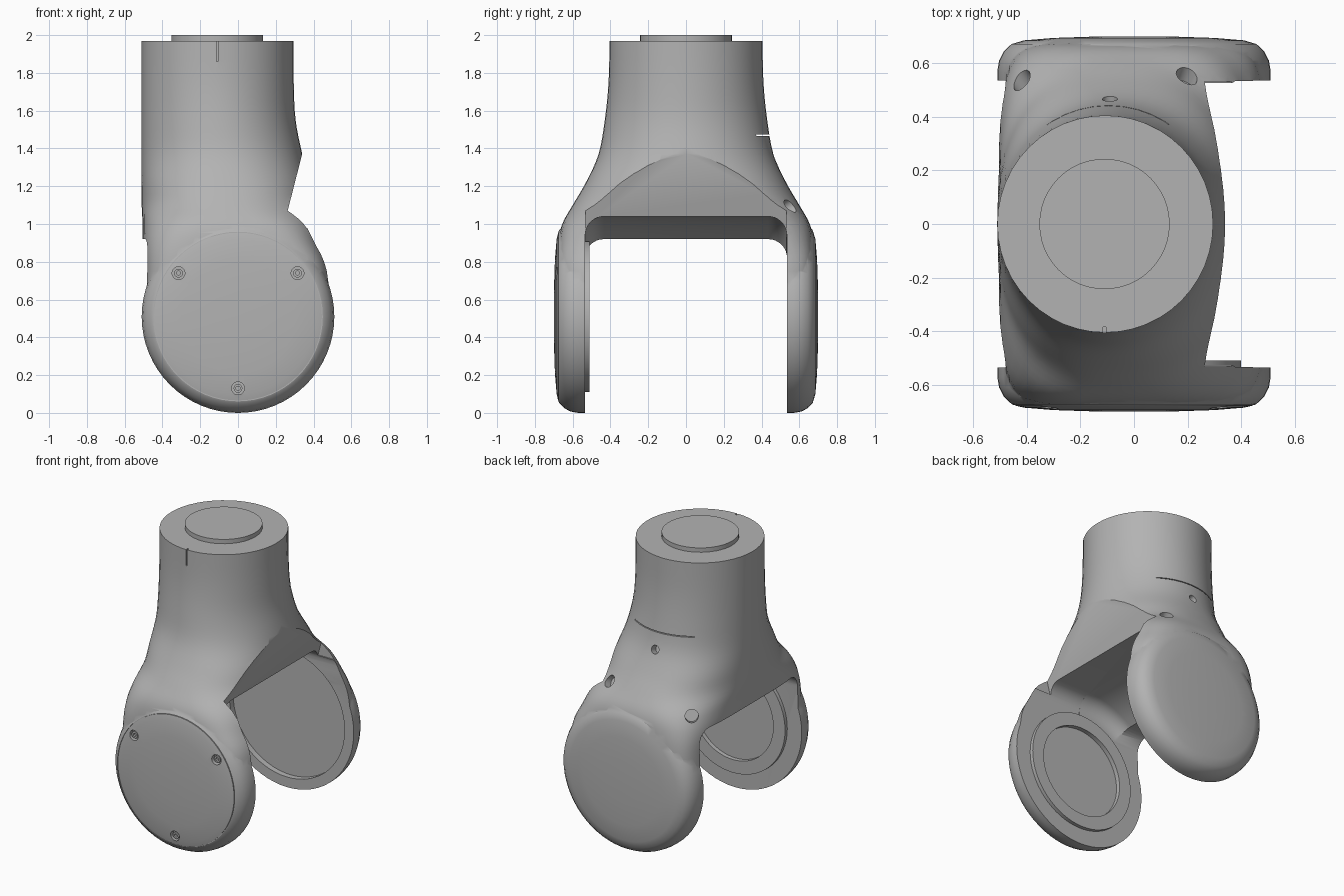
import bpy, bmesh, math
from mathutils import Vector

if "Cube" in bpy.data.objects:
    bpy.data.objects.remove(bpy.data.objects["Cube"], do_unlink=True)

grey = bpy.data.materials.new("satin_grey")
grey.use_nodes = True
GREY = (0.45, 0.45, 0.45, 1)
grey.diffuse_color = GREY
grey.node_tree.nodes["Principled BSDF"].inputs["Base Color"].default_value = GREY

PIVOT_Z = 0.51
NECK_X = -0.11
INNER = 0.535


def skin(name, rings):
    """Closed solid skinned through rings of equal point count."""
    bm = bmesh.new()
    loops = [[bm.verts.new(p) for p in ring] for ring in rings]
    n = len(loops[0])
    for a, b in zip(loops, loops[1:]):
        for i in range(n):
            j = (i + 1) % n
            bm.faces.new((a[i], a[j], b[j], b[i]))
    bm.faces.new(loops[0])
    bm.faces.new(loops[-1])
    bmesh.ops.recalc_face_normals(bm, faces=bm.faces)
    mesh = bpy.data.meshes.new(name)
    bm.to_mesh(mesh)
    bm.free()
    obj = bpy.data.objects.new(name, mesh)
    bpy.context.collection.objects.link(obj)
    mesh.materials.append(grey)
    return obj


def lathe(name, profile, center, axis, segs=64):
    """Revolve (radius, distance) points around an axis through center."""
    rot = Vector(axis).to_track_quat('Z', 'Y')
    turn = [2 * math.pi * i / segs for i in range(segs)]
    return skin(name, [[Vector(center) + rot @ Vector((r * math.cos(t), r * math.sin(t), d))
                        for t in turn] for r, d in profile])


def rod(name, r, center, axis, d0, d1, segs=24):
    return lathe(name, [(r, d0), (r, d1)], center, axis, segs)


def prism(name, points, axis, lo, hi):
    """Extrude a 2D outline along x (points are y, z) or y (points are x, z)."""
    place = (lambda p, d: (d, p[0], p[1])) if axis == 'x' else (lambda p, d: (p[0], d, p[1]))
    return skin(name, [[place(p, d) for p in points] for d in (lo, hi)])


def combine(target, tool, operation='DIFFERENCE'):
    mod = target.modifiers.new("combine", 'BOOLEAN')
    mod.operation, mod.solver, mod.object = operation, 'EXACT', tool
    bpy.ops.object.select_all(action='DESELECT')
    bpy.context.view_layer.objects.active = target
    target.select_set(True)
    bpy.ops.object.modifier_apply(modifier=mod.name)
    bpy.data.objects.remove(tool, do_unlink=True)


def spline(rows, steps):
    """Smooth interpolation through rows of numbers."""
    out = []
    for k in range(len(rows) - 1):
        p0, p1, p2, p3 = (rows[min(max(k + d, 0), len(rows) - 1)] for d in (-1, 0, 1, 2))
        for s in range(steps):
            t = s / steps
            out.append([b + t * ((c - a) + t * ((2 * a - 5 * b + 4 * c - d)
                        + t * (3 * b - a - 3 * c + d))) / 2
                        for a, b, c, d in zip(p0, p1, p2, p3)])
    return out + [rows[-1]]


def oval(z, left, right, half_y, power, sides=48):
    cx, a = (left + right) / 2, (right - left) / 2
    ring = []
    for i in range(sides):
        t = 2 * math.pi * i / sides
        c, s = math.cos(t), math.sin(t)
        ring.append((cx + a * math.copysign(abs(c) ** (2 / power), c),
                     half_y * math.copysign(abs(s) ** (2 / power), s), z))
    return ring


# Body: round neck flaring into the two arms (z, left, right, half depth, squareness)
sections = [
    (1.97, -.51, .295, .405, 2), (1.75, -.51, .295, .41, 2),
    (1.55, -.51, .305, .43, 2), (1.37, -.51, .34, .463, 2.1),
    (1.22, -.51, .375, .53, 2.4), (1.10, -.51, .40, .60, 2.6),
    (1.00, -.505, .42, .655, 3.7), (.90, -.505, .44, .675, 5),
    (.75, -.495, .485, .68, 7), (PIVOT_Z, -.50, .50, .68, 8)]
fork = skin("fork_body", [oval(*row) for row in spline(sections, 4)])

# Round arm ends with a soft rim; the front one carries a cover seam
rim = [(.51, .3), (.51, .57), (.503, .61), (.485, .645), (.457, .671)]
seam = [(.449, .675), (.449, .670), (.444, .670), (.444, .677)]
dome = [(.41, .685), (.30, .694), (.15, .699), (.02, .70)]
pivot = (0, 0, PIVOT_Z)
combine(fork, lathe("back_end", rim + dome, pivot, (0, 1, 0)), 'UNION')
combine(fork, lathe("front_end", rim + seam + dome, pivot, (0, -1, 0)), 'UNION')


# Slot between the arms, with rounded upper corners
def slot(top, half, x0, x1, r=.1):
    arc = [(half - r + r * math.cos(a), top - r + r * math.sin(a))
           for a in (math.pi / 2 * i / 8 for i in range(9))]
    outline = [(half, -.2)] + arc + [(-y, z) for y, z in reversed(arc)] + [(-half, -.2)]
    return prism("slot_cutter", outline, 'x', x0, x1)


combine(fork, slot(.92, INNER, -1, 1))
combine(fork, slot(1.04, INNER - .001, 0, .9))

# Rounded swing clearance around the pivot
quarter = [math.pi / 2 * i / 8 for i in range(9)]
edge = [(.43 + .1 * math.cos(a), INNER - .102 + .1 * math.sin(a)) for a in quarter]
combine(fork, lathe("swing_cutter", [(r, -d) for r, d in reversed(edge)] + edge,
                    pivot, (0, 1, 0)))

# Sloped relief on one side
combine(fork, prism("slope_cutter", [(.24, .98), (.36, 1.45), (.8, 1.45), (.8, .98)],
                    'y', -INNER + .003, INNER - .003))

# Inner recesses of the arm ends
combine(fork, rod("back_recess", .44, pivot, (0, 1, 0), .50, .575, 64))
combine(fork, rod("front_recess", .31, pivot, (0, -1, 0), .45, .57, 64))

# Access holes in the back shoulder
for r, spot, axis in ((.028, (-.09, .475, 1.36), (0, .95, .3)),
                      (.042, (-.40, .51, 1.00), (-.55, .75, .35)),
                      (.042, (.20, .56, 1.10), (.3, .8, .5))):
    combine(fork, rod("hole_cutter", r, spot, Vector(axis).normalized(), -.06, .15))

# Alignment notch in front, thin seam behind
combine(fork, prism("notch_cutter", [(-.115, 1.86), (-.105, 1.86), (-.105, 2), (-.115, 2)],
                    'y', -.5, -.385))
combine(fork, prism("seam_cutter", [(-.35, 1.467), (.13, 1.467), (.13, 1.473), (-.35, 1.473)],
                    'y', .37, .5))

# Cover screws sunk in round holes
parts = [fork]
for i, (x, z) in enumerate(((-.315, .74), (.315, .74), (0, .13))):
    spot = (x, 0, z)
    combine(fork, rod("screw_hole", .034, spot, (0, -1, 0), .655, .8))
    parts.append(lathe(f"cover_screw_{i + 1}",
                       [(.023, .65), (.023, .678), (.011, .678), (.011, .664)],
                       spot, (0, -1, 0), 24))

# Bearing ring on the inside of the front arm
parts.append(lathe("bearing_ring", [(.40, .54), (.40, .51), (.31, .51), (.31, .54)],
                   pivot, (0, -1, 0)))

# Boss on top of the neck
parts.append(rod("top_boss", .243, (NECK_X, 0, 0), (0, 0, 1), 1.96, 2.0, 48))

bpy.ops.object.select_all(action='DESELECT')
for obj in parts:
    obj.select_set(True)
bpy.context.view_layer.objects.active = fork
bpy.ops.object.shade_smooth_by_angle(angle=math.radians(30))
